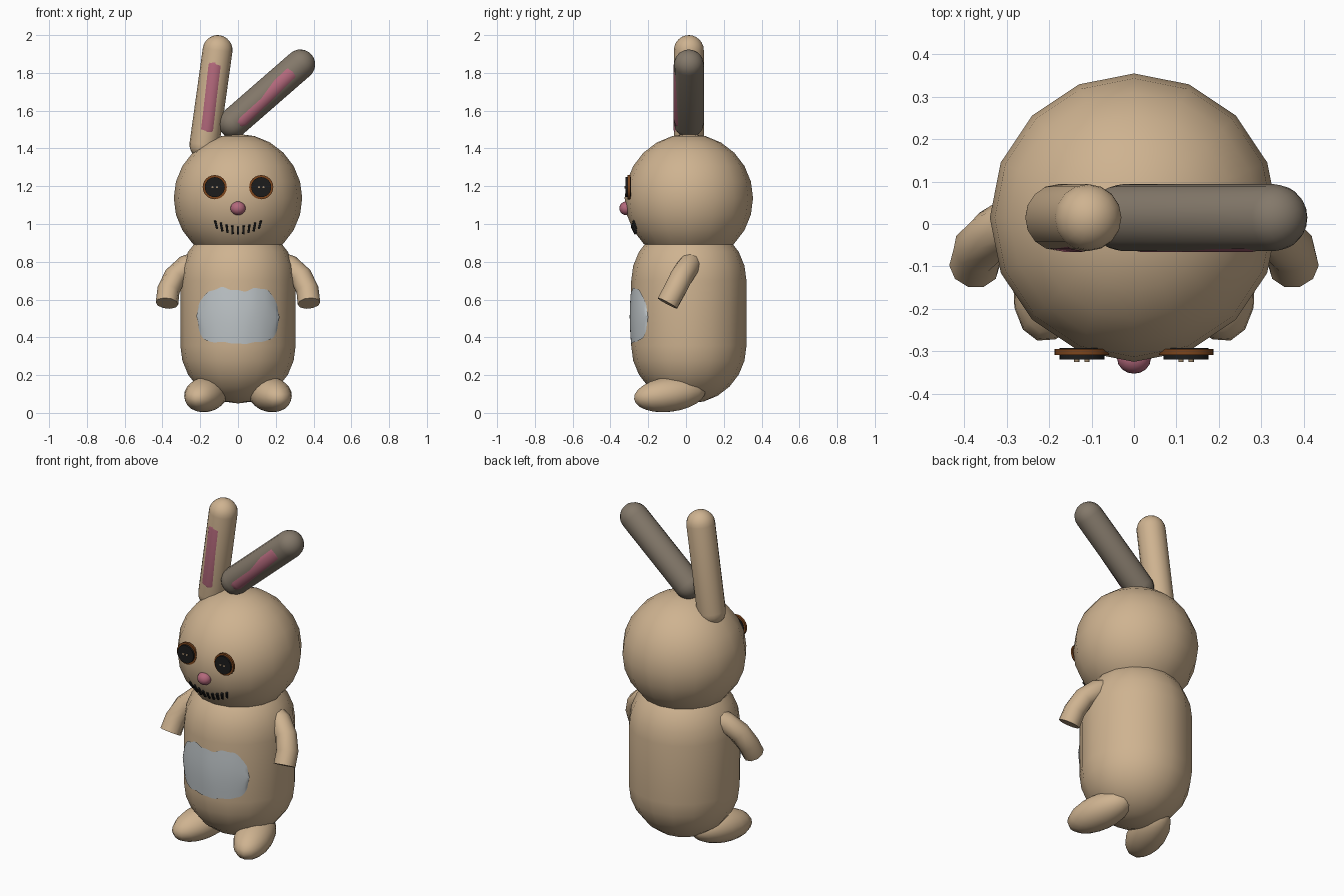
import bpy, bmesh, math
from mathutils import Vector, Matrix

if "Cube" in bpy.data.objects:
    bpy.data.objects.remove(bpy.data.objects["Cube"])


def material(name, r, g, b):
    m = bpy.data.materials.new(name)
    m.use_nodes = True
    m.diffuse_color = (r, g, b, 1)
    bsdf = m.node_tree.nodes["Principled BSDF"]
    bsdf.inputs["Base Color"].default_value = (r, g, b, 1)
    bsdf.inputs["Roughness"].default_value = 0.8
    return m


TAN = material("tan plush", 0.62, 0.45, 0.28)
GREY = material("grey brown plush", 0.23, 0.19, 0.145)
PINK = material("dusty pink", 0.45, 0.14, 0.20)
PATCH = material("pale grey patch", 0.52, 0.56, 0.58)
WOOD = material("button brown", 0.20, 0.06, 0.012)
BLACK = material("black", 0.012, 0.012, 0.012)
THREAD = material("thread", 0.35, 0.25, 0.15)


def finish(name, bm, mat, matrix=Matrix(), angle=50):
    bm.transform(matrix)
    bmesh.ops.recalc_face_normals(bm, faces=bm.faces)
    mesh = bpy.data.meshes.new(name)
    bm.to_mesh(mesh)
    bm.free()
    mesh.materials.append(mat)
    ob = bpy.data.objects.new(name, mesh)
    bpy.context.collection.objects.link(ob)
    bpy.ops.object.select_all(action="DESELECT")
    ob.select_set(True)
    bpy.context.view_layer.objects.active = ob
    bpy.ops.object.shade_smooth_by_angle(angle=math.radians(angle))
    return ob


def ellipsoid(name, mat, centre, radii, turn=Matrix(), seg=16, rings=12):
    bm = bmesh.new()
    bmesh.ops.create_uvsphere(bm, u_segments=seg, v_segments=rings, radius=1)
    finish(name, bm, mat, Matrix.Translation(centre) @ turn @ Matrix.Diagonal((*radii, 1)))


def capsule(name, mat, a, b, radius, depth=1.0, seg=16, steps=6):
    """Round-ended rod from a to b, squashed along y by depth."""
    a, b = Vector(a), Vector(b)
    length = (b - a).length
    bm = bmesh.new()
    rows = []
    for cap in (0, 1):
        for i in range(steps + 1):
            t = math.pi / 2 * (i / steps - 1 + cap)
            rows.append((radius * math.cos(t), radius * math.sin(t) + cap * length))
    verts = [bm.verts.new((r, 0, z)) for r, z in rows]
    edges = [bm.edges.new(p) for p in zip(verts, verts[1:])]
    bmesh.ops.spin(bm, geom=verts + edges, axis=(0, 0, 1), cent=(0, 0, 0),
                   angle=math.tau, steps=seg, use_duplicate=False)
    bmesh.ops.remove_doubles(bm, verts=bm.verts, dist=0.0005)
    lean = math.atan2(b.x - a.x, b.z - a.z)
    finish(name, bm, mat, Matrix.Translation(a) @ Matrix.Rotation(lean, 4, "Y")
           @ Matrix.Diagonal((1, depth, 1, 1)))


def rod(name, mat, centre, radius, depth, seg=24):
    """Disc facing the front."""
    bm = bmesh.new()
    bmesh.ops.create_cone(bm, cap_ends=True, segments=seg, radius1=radius,
                          radius2=radius, depth=depth)
    finish(name, bm, mat, Matrix.Translation(centre) @ Matrix.Rotation(math.pi / 2, 4, "X"))


# Body and head
CY = 0.015
capsule("body", TAN, (0, CY, 0.355), (0, CY, 0.70), 0.305)
ellipsoid("head", TAN, (0, CY, 1.137), (0.34, 0.34, 0.34))

# Ears with pink linings
capsule("right_ear", TAN, (-0.178, CY, 1.42), (-0.108, CY, 1.921), 0.079)
capsule("left_ear", GREY, (-0.026, CY, 1.535), (0.33, CY, 1.845), 0.079)
capsule("right_ear_lining", PINK, (-0.165, -0.042, 1.50), (-0.122, -0.042, 1.84), 0.043, 0.55, 8, 3)
capsule("left_ear_lining", PINK, (0.015, -0.042, 1.555), (0.28, -0.042, 1.80), 0.043, 0.55, 8, 3)

# Arms: bent tubes with flat ends
ARM = [(0.20, 0.03, 0.80), (0.275, 0.012, 0.775), (0.335, -0.025, 0.72),
       (0.368, -0.06, 0.65), (0.376, -0.098, 0.58)]


def arm(name, side):
    path = [Vector((side * x, y, z)) for x, y, z in ARM]
    bm = bmesh.new()
    loops = []
    for i, p in enumerate(path):
        along = (path[min(i + 1, len(path) - 1)] - path[max(i - 1, 0)]).normalized()
        u = along.cross(Vector((0, 1, 0))).normalized()
        v = along.cross(u)
        ring = [math.tau * k / 10 for k in range(10)]
        loops.append([bm.verts.new(p + 0.06 * (u * math.cos(t) + v * math.sin(t))) for t in ring])
    for lo, hi in zip(loops, loops[1:]):
        for k in range(10):
            bm.faces.new((lo[k - 1], lo[k], hi[k], hi[k - 1]))
    bm.faces.new(loops[0])
    bm.faces.new(loops[-1])
    finish(name, bm, TAN)


for label, side in (("left", 1), ("right", -1)):
    arm(label + "_arm", side)

    # Feet turned outward with raised heels
    turn = Matrix.Rotation(side * math.radians(17), 4, "Z") @ Matrix.Rotation(math.radians(7), 4, "X")
    ellipsoid(label + "_foot", TAN, (side * 0.17, -0.085, 0.098), (0.105, 0.20, 0.092), turn)

    # Button eyes
    x, z = side * 0.123, 1.195
    rod(label + "_button_rim", WOOD, (x, -0.302, z), 0.064, 0.014)
    rod(label + "_button", BLACK, (x, -0.306, z), 0.053, 0.028)
    for k in (-1, 1):
        rod(label + "_button_thread", THREAD, (x + k * 0.012, -0.32, z), 0.006, 0.01, 8)

# Nose
ellipsoid("nose", PINK, (0, -0.317, 1.083), (0.04, 0.036, 0.036))

# Stitched mouth following the head surface
for i in range(9):
    x = (i - 4) * 0.029
    z = 0.968 + 2.2 * x * x
    direction = Vector((x, 0, z - 1.137))
    y = CY - math.sqrt(0.336 ** 2 - direction.length_squared)
    bm = bmesh.new()
    bmesh.ops.create_cube(bm, size=1)
    pose = (Matrix.Translation((x, y, z)) @ Matrix.Rotation(math.radians(28), 4, "X")
            @ Matrix.Rotation(x * 2, 4, "Y") @ Matrix.Diagonal((0.011, 0.016, 0.046, 1)))
    finish("mouth_stitch", bm, BLACK, pose, 30)

# Belly patch: wavy sheet wrapped around the body
bm = bmesh.new()
COLS, ROWS, HALF = 36, 6, 0.785
columns = []
for i in range(COLS + 1):
    t = 2 * i / COLS - 1
    a = t * HALF
    height = 0.142 * max(0.0, 1 - abs(t) ** 5) ** 0.5
    wave = 0.009 * math.cos(a * 9 + 2.6) + 0.004 * math.cos(a * 23)
    top, bottom = 0.512 + height + wave, 0.512 - height + wave * 0.5
    column = []
    for j in range(ROWS + 1):
        s = j / ROWS
        r = 0.306 + 0.007 * math.sin(math.pi * s)
        column.append(bm.verts.new((r * math.sin(a), CY - r * math.cos(a),
                                    bottom + (top - bottom) * s)))
    columns.append(column)
for c, d in zip(columns, columns[1:]):
    for j in range(ROWS):
        bm.faces.new((c[j], d[j], d[j + 1], c[j + 1]))
bmesh.ops.remove_doubles(bm, verts=bm.verts, dist=0.0005)
finish("belly_patch", bm, PATCH)
